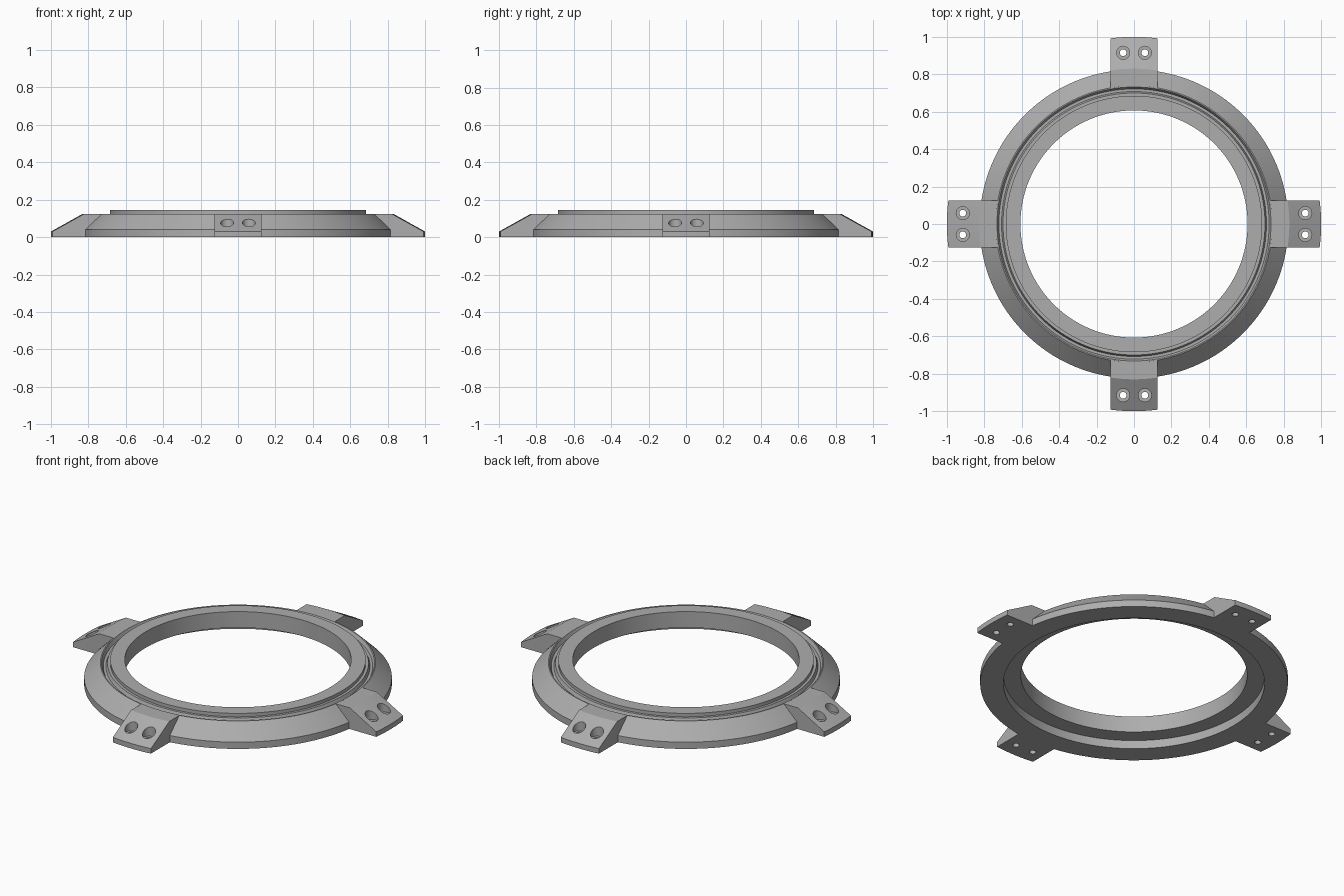
import bpy, bmesh, math

if "Cube" in bpy.data.objects:
    bpy.data.objects.remove(bpy.data.objects["Cube"])

metal = bpy.data.materials.new("grey_metal")
metal.diffuse_color = (0.42, 0.42, 0.42, 1)
metal.use_nodes = True
metal.node_tree.nodes["Principled BSDF"].inputs["Base Color"].default_value = metal.diffuse_color


def finish(bm, name):
    bmesh.ops.recalc_face_normals(bm, faces=bm.faces)
    mesh = bpy.data.meshes.new(name)
    bm.to_mesh(mesh)
    bm.free()
    mesh.materials.append(metal)
    obj = bpy.data.objects.new(name, mesh)
    bpy.context.collection.objects.link(obj)
    return obj


def activate(obj):
    bpy.ops.object.select_all(action='DESELECT')
    obj.select_set(True)
    bpy.context.view_layer.objects.active = obj


def lathe(name, profile, steps, centre=(0, 0)):
    """Revolve a closed (radius, z) profile around a vertical axis."""
    bm = bmesh.new()
    cx, cy = centre
    rings = []
    for i in range(steps):
        a = 2 * math.pi * i / steps
        rings.append([bm.verts.new((cx + r * math.cos(a), cy + r * math.sin(a), z))
                      for r, z in profile])
    n = len(profile)
    for i in range(steps):
        p, q = rings[i], rings[(i + 1) % steps]
        for k in range(n):
            m = (k + 1) % n
            bm.faces.new((p[k], p[m], q[m], q[k]))
    bmesh.ops.remove_doubles(bm, verts=bm.verts, dist=1e-5)
    return finish(bm, name)


# Ring: bevelled rim, top groove, raised inner lip and underside recess
ring = lathe("ring_body", [
    (0.825, 0), (0.825, 0.04), (0.738, 0.125), (0.732, 0.125),
    (0.722, 0.105), (0.708, 0.105), (0.70, 0.125), (0.685, 0.125),
    (0.685, 0.145), (0.607, 0.145), (0.607, 0.05), (0.70, 0.05), (0.70, 0)], 160)
activate(ring)
bpy.ops.object.shade_smooth_by_angle(angle=math.radians(30))

# Mounting tab: sloped wedge whose ends follow circles around the ring centre
TAB = [(0.738, 0.125), (0.83, 0.125), (1.0, 0.03), (1.0, 0),
       (0.82, 0), (0.82, 0.02), (0.738, 0.06)]
bm = bmesh.new()
rows = []
for i in range(13):
    y = -0.125 + 0.25 * i / 12
    rows.append([bm.verts.new((math.sqrt(r * r - y * y), y, z)) for r, z in TAB])
for p, q in zip(rows, rows[1:]):
    for k in range(len(TAB)):
        m = (k + 1) % len(TAB)
        bm.faces.new((p[k], p[m], q[m], q[k]))
bm.faces.new(rows[0])
bm.faces.new(rows[-1])
tab = finish(bm, "mounting_tab")

# Counterbored screw holes
for y in (-0.058, 0.058):
    cutter = lathe("hole_cutter", [
        (0, -0.05), (0.018, -0.05), (0.018, 0.04),
        (0.035, 0.04), (0.035, 0.2), (0, 0.2)], 32, (0.915, y))
    # drop the degenerate faces along the axis
    cb = bmesh.new()
    cb.from_mesh(cutter.data)
    bmesh.ops.dissolve_degenerate(cb, edges=cb.edges, dist=1e-6)
    axis = [e for e in cb.edges if all(
        math.hypot(v.co.x - 0.915, v.co.y - y) < 1e-4 for v in e.verts)]
    bmesh.ops.delete(cb, geom=axis, context='EDGES')
    bmesh.ops.recalc_face_normals(cb, faces=cb.faces)
    cb.to_mesh(cutter.data)
    cb.free()
    mod = tab.modifiers.new("hole", 'BOOLEAN')
    mod.operation = 'DIFFERENCE'
    mod.solver = 'EXACT'
    mod.object = cutter
    activate(tab)
    bpy.ops.object.modifier_apply(modifier=mod.name)
    bpy.data.objects.remove(cutter)
activate(tab)
bpy.ops.object.shade_smooth_by_angle(angle=math.radians(25))

# Repeat the tab on all four sides
for i in range(1, 4):
    copy = tab.copy()
    copy.name = "mounting_tab_%d" % (i + 1)
    copy.rotation_euler.z = i * math.pi / 2
    bpy.context.collection.objects.link(copy)
